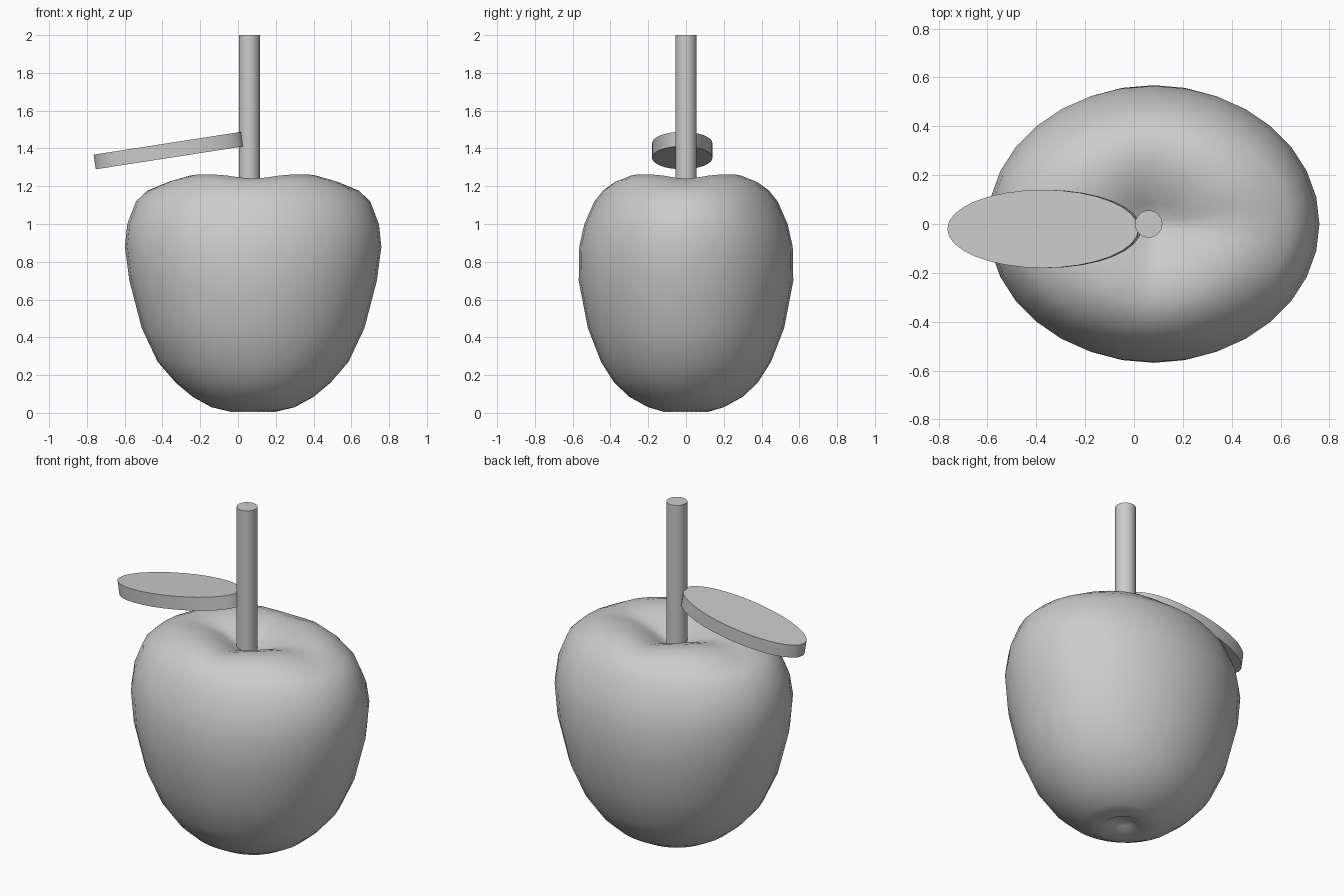
import bpy, bmesh
from math import sin, cos, pi, radians, exp

if "Cube" in bpy.data.objects:
    bpy.data.objects.remove(bpy.data.objects["Cube"])

SEG = 32
CX = 0.08


def smooth(obj, angle):
    bpy.ops.object.select_all(action='DESELECT')
    obj.select_set(True)
    bpy.context.view_layer.objects.active = obj
    bpy.ops.object.shade_smooth_by_angle(angle=radians(angle))


# Fruit body: (half width in x, half width in y, height), dimple to dimple
profile = [(0.05, 0.05, 0.04), (0.115, 0.115, 0.005), (0.22, 0.20, 0.03),
           (0.32, 0.30, 0.085), (0.41, 0.38, 0.16), (0.505, 0.45, 0.27),
           (0.59, 0.52, 0.45), (0.655, 0.568, 0.70), (0.679, 0.565, 0.88),
           (0.666, 0.538, 1.0), (0.62, 0.485, 1.12), (0.56, 0.44, 1.18),
           (0.46, 0.385, 1.235), (0.36, 0.315, 1.262), (0.26, 0.23, 1.255),
           (0.17, 0.15, 1.225), (0.10, 0.09, 1.185), (0.04, 0.04, 1.155)]
bm = bmesh.new()
rings = []
for rx, ry, z in profile:
    ring = []
    for i in range(SEG):
        a = 2 * pi * i / SEG
        # four shallow grooves between the lobes of the crown
        groove = 0.022 * (0.5 + 0.5 * cos(4 * a)) ** 2 * exp(-((z - 1.26) / 0.06) ** 2)
        ring.append(bm.verts.new((CX + rx * cos(a), ry * sin(a), z - groove)))
    rings.append(ring)
for lo, hi in zip(rings, rings[1:]):
    for i in range(SEG):
        j = (i + 1) % SEG
        bm.faces.new((lo[i], lo[j], hi[j], hi[i]))
base = bm.verts.new((CX, 0, 0.055))
crown = bm.verts.new((CX, 0, 1.145))
for i in range(SEG):
    j = (i + 1) % SEG
    bm.faces.new((base, rings[0][j], rings[0][i]))
    bm.faces.new((crown, rings[-1][i], rings[-1][j]))
mesh = bpy.data.meshes.new("fruit_body")
bm.to_mesh(mesh)
bm.free()
body = bpy.data.objects.new("fruit_body", mesh)
bpy.context.collection.objects.link(body)
smooth(body, 80)

# Stem
bpy.ops.mesh.primitive_cylinder_add(vertices=32, radius=0.056, depth=0.88,
                                    location=(0.06, 0, 1.56))
stem = bpy.context.object
stem.name = "stem"
smooth(stem, 30)

# Leaf: flat tilted oval disc
bpy.ops.mesh.primitive_cylinder_add(vertices=32, radius=1, depth=1,
                                    location=(-0.367, -0.02, 1.389),
                                    rotation=(0, radians(-8.8), 0))
leaf = bpy.context.object
leaf.name = "leaf"
leaf.scale = (0.396, 0.16, 0.078)
smooth(leaf, 30)
